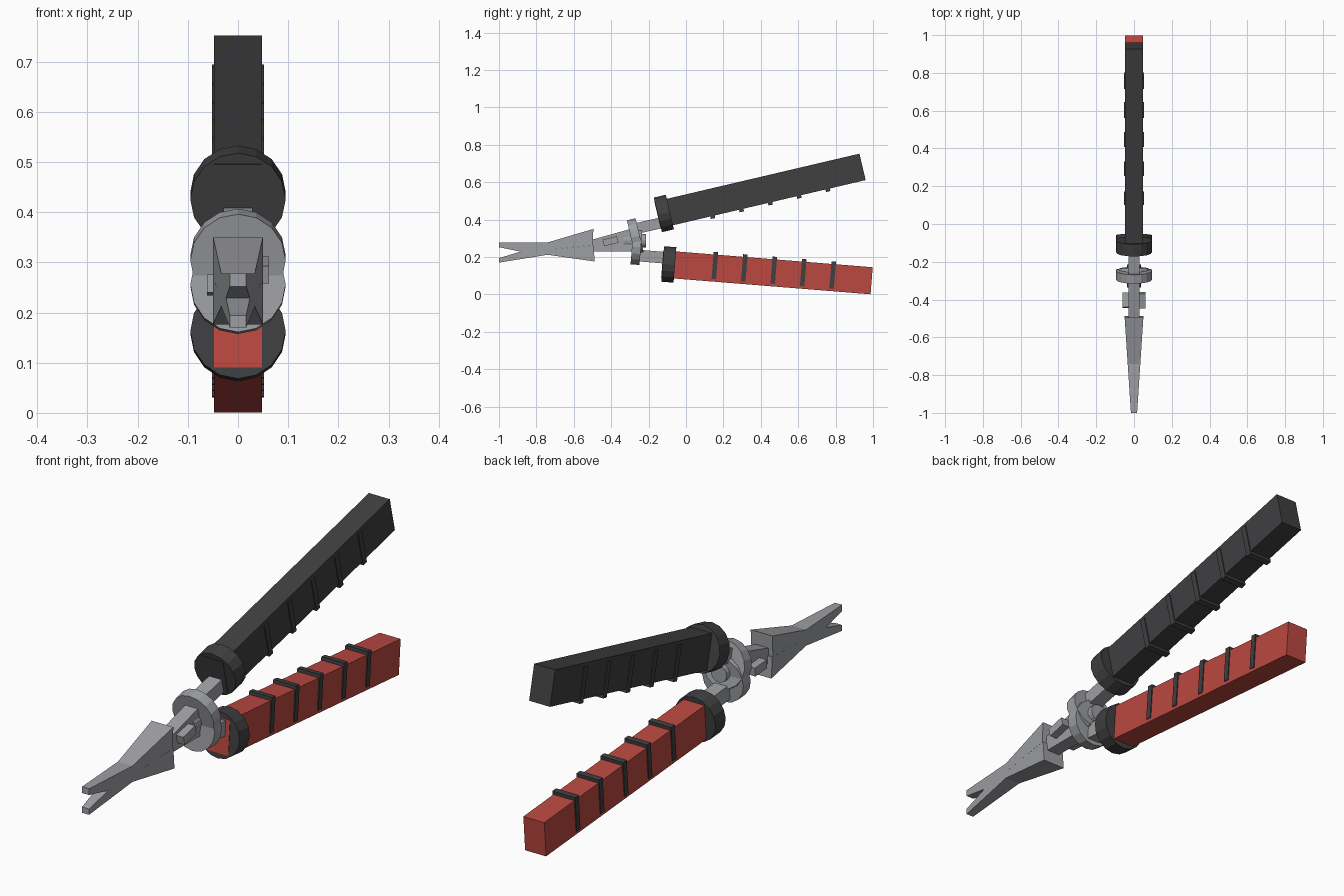
import bpy, bmesh, math
from mathutils import Vector, Matrix

if "Cube" in bpy.data.objects:
    bpy.data.objects.remove(bpy.data.objects["Cube"])


def material(name, rgb):
    m = bpy.data.materials.new(name)
    m.diffuse_color = (*rgb, 1)
    m.use_nodes = True
    m.node_tree.nodes["Principled BSDF"].inputs["Base Color"].default_value = m.diffuse_color
    return m


RED = material("red_grip", (0.50, 0.065, 0.052))
DARK = material("dark_rubber", (0.05, 0.05, 0.053))
STEEL = material("steel", (0.34, 0.345, 0.365))


def finish(bm, name, mat):
    bmesh.ops.recalc_face_normals(bm, faces=bm.faces)
    me = bpy.data.meshes.new(name)
    bm.to_mesh(me)
    bm.free()
    ob = bpy.data.objects.new(name, me)
    bpy.context.collection.objects.link(ob)
    me.materials.append(mat)
    return ob


def bar(name, a, b, width, height, mat, x=0.0):
    """Box whose centreline runs from a to b, both given as (y, z)."""
    a, b = Vector((x, *a)), Vector((x, *b))
    d = b - a
    bm = bmesh.new()
    bmesh.ops.create_cube(bm, size=1, matrix=Matrix.Translation((a + b) / 2)
                          @ Matrix.Rotation(math.atan2(d.z, d.y), 4, 'X')
                          @ Matrix.Diagonal((width, d.length, height, 1)))
    return finish(bm, name, mat)


def disc(name, centre, angle, radius, depth, mat, sides=16):
    """Disc facing along y, tilted by angle about x."""
    bm = bmesh.new()
    bmesh.ops.create_cone(bm, cap_ends=True, segments=sides, radius1=radius,
                          radius2=radius, depth=depth,
                          matrix=Matrix.Translation((0, *centre))
                          @ Matrix.Rotation(angle + math.pi / 2, 4, 'X'))
    return finish(bm, name, mat)


def tapered(name, profile, mat):
    """Side profile in (y, z), narrowing in x toward the tip."""
    bm = bmesh.new()
    rings = []
    for s in (-1, 1):
        rings.append([bm.verts.new((s * (0.05 + (y + 0.49) * 0.066), y, z))
                      for y, z in profile])
    bm.faces.new(rings[0])
    bm.faces.new(rings[1][::-1])
    n = len(profile)
    for i in range(n):
        j = (i + 1) % n
        bm.faces.new((rings[0][i], rings[0][j], rings[1][j], rings[1][i]))
    return finish(bm, name, mat)


def handle(label, end, angle, length, collar_at, band_start, band_shift, mat):
    """Grip, front collar and five raised bands along one handle."""
    u = Vector((math.cos(angle), math.sin(angle)))
    n = Vector((-u.y, u.x))
    end = Vector(end)
    start = end - u * length
    bar(label + "_handle", start, end, 0.096, 0.145, mat)
    disc(label + "_collar", start + u * collar_at, angle, 0.095, 0.066, DARK)
    for i in range(5):
        c = start + u * (band_start + i * 0.158) + n * band_shift
        bar(f"{label}_band_{i + 1}", c - u * 0.012, c + u * 0.012,
            0.104, 0.145, DARK)


# Handles
handle("upper", (0.944, 0.682), math.radians(13.2), 1.126, 0.035, 0.285, -0.014, DARK)
handle("lower", (0.9925, 0.073), math.radians(-4.6), 1.123, 0.035, 0.281, 0.014, RED)

# Pivot discs and bolt
disc("upper_pivot_disc", (-0.271, 0.309), math.radians(13.2), 0.095, 0.048, STEEL)
disc("lower_pivot_disc", (-0.265, 0.254), math.radians(-4.6), 0.095, 0.048, STEEL)
disc("pivot_bolt", (-0.275, 0.287), 0, 0.036, 0.12, STEEL)

# Stems joining handles, pivot and jaws
bar("upper_rear_stem", (-0.29, 0.347), (-0.10, 0.390), 0.058, 0.058, STEEL)
bar("lower_rear_stem", (-0.28, 0.210), (-0.09, 0.194), 0.058, 0.062, STEEL)
bar("upper_front_stem", (-0.52, 0.259), (-0.27, 0.329), 0.058, 0.055, STEEL)
bar("lower_front_stem", (-0.52, 0.257), (-0.27, 0.257), 0.058, 0.054, STEEL)

# Side lugs on the front stems
bar("right_lug", (-0.442, 0.275), (-0.365, 0.294), 0.040, 0.036, STEEL, x=0.042)
bar("left_lug", (-0.442, 0.258), (-0.365, 0.252), 0.040, 0.036, STEEL, x=-0.042)

# Jaws, meeting along one seam
tapered("upper_jaw", [(-1, 0.278), (-1, 0.252), (-0.885, 0.229), (-0.74, 0.240),
                      (-0.50, 0.262), (-0.495, 0.35), (-0.74, 0.278)], STEEL)
tapered("lower_jaw", [(-1, 0.170), (-1, 0.194), (-0.885, 0.229), (-0.74, 0.240),
                      (-0.495, 0.262), (-0.488, 0.176), (-0.74, 0.212)], STEEL)
